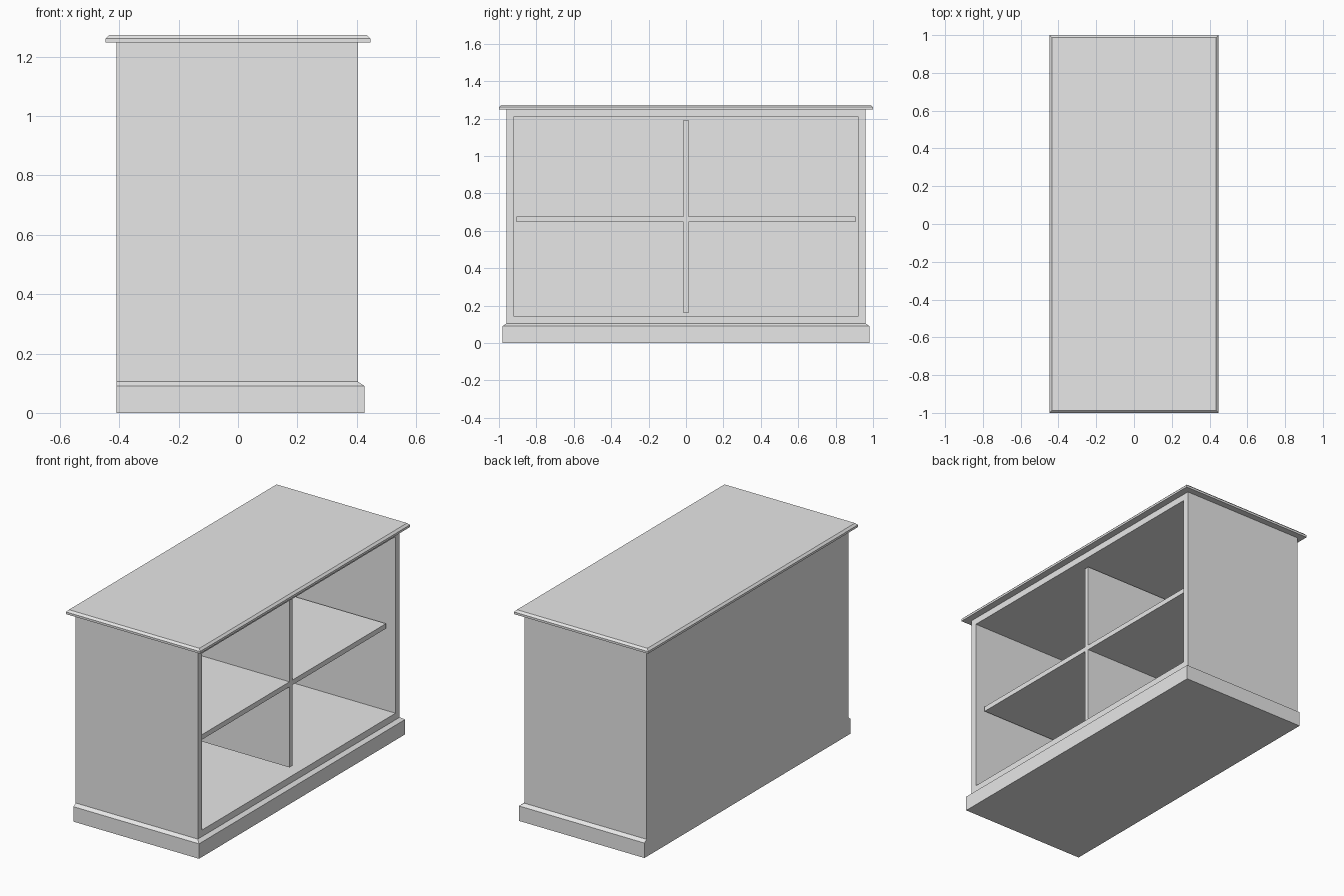
import bpy
import bmesh

# Remove the default object
cube = bpy.data.objects.get("Cube")
if cube:
    bpy.data.objects.remove(cube, do_unlink=True)

# Single painted finish
GREY = (0.8, 0.8, 0.8, 1.0)
paint = bpy.data.materials.new("light_grey_paint")
paint.use_nodes = True
paint.diffuse_color = GREY
paint.node_tree.nodes["Principled BSDF"].inputs["Base Color"].default_value = GREY


def finish(name, bm):
    """Turn a bmesh into a flat shaded object."""
    bmesh.ops.recalc_face_normals(bm, faces=bm.faces)
    mesh = bpy.data.meshes.new(name)
    bm.to_mesh(mesh)
    bm.free()
    mesh.materials.append(paint)
    obj = bpy.data.objects.new(name, mesh)
    bpy.context.collection.objects.link(obj)
    return obj


def stack(levels):
    """Loft rectangles given as (x_min, x_max, half_width, z)."""
    bm = bmesh.new()
    rings = []
    for x0, x1, y, z in levels:
        corners = ((x0, -y), (x1, -y), (x1, y), (x0, y))
        rings.append([bm.verts.new((cx, cy, z)) for cx, cy in corners])
    for low, high in zip(rings, rings[1:]):
        for i in range(4):
            j = (i + 1) % 4
            bm.faces.new((low[i], low[j], high[j], high[i]))
    bm.faces.new(rings[0][::-1])
    bm.faces.new(rings[-1])
    return bm


# Main dimensions
BACK, FRONT, HALF = -0.41, 0.405, 0.961
BASE_TOP, BODY_TOP = 0.105, 1.248
FRAME = 0.056
INNER_BACK = BACK + 0.03

# Plinth with a sloped lip on three sides, flush at the back
finish("plinth", stack([
    (BACK, 0.427, 0.981, 0.0),
    (BACK, 0.427, 0.981, 0.09),
    (BACK, FRONT, HALF, BASE_TOP),
]))

# Carcass: box with its open side framed and hollowed
bm = stack([(BACK, FRONT, HALF, BASE_TOP), (BACK, FRONT, HALF, BODY_TOP)])
bmesh.ops.recalc_face_normals(bm, faces=bm.faces)
opening = max(bm.faces, key=lambda f: f.calc_center_median().x)
bmesh.ops.inset_region(bm, faces=[opening], thickness=FRAME)
pushed = bmesh.ops.extrude_discrete_faces(bm, faces=[opening])["faces"][0]
for v in pushed.verts:
    v.co.x = INNER_BACK
finish("carcass", bm)

# Crossed divider and shelf, set back from the frame
t, y_end = 0.0135, HALF - FRAME
z_low, z_high = BASE_TOP + FRAME, BODY_TOP - FRAME
s_low, s_high = 0.647, 0.677
outline = [
    (-t, z_low), (t, z_low), (t, s_low), (y_end, s_low),
    (y_end, s_high), (t, s_high), (t, z_high), (-t, z_high),
    (-t, s_high), (-y_end, s_high), (-y_end, s_low), (-t, s_low),
]
bm = bmesh.new()
profile = bm.faces.new([bm.verts.new((INNER_BACK, y, z)) for y, z in outline])
grown = bmesh.ops.extrude_face_region(bm, geom=[profile])["geom"]
for v in grown:
    if isinstance(v, bmesh.types.BMVert):
        v.co.x = 0.353
finish("divider_and_shelf", bm)

# Overhanging top board with a bevelled upper edge
finish("top_board", stack([
    (-0.447, 0.447, 1.0, BODY_TOP),
    (-0.447, 0.447, 1.0, 1.261),
    (-0.435, 0.435, 0.988, 1.273),
]))
